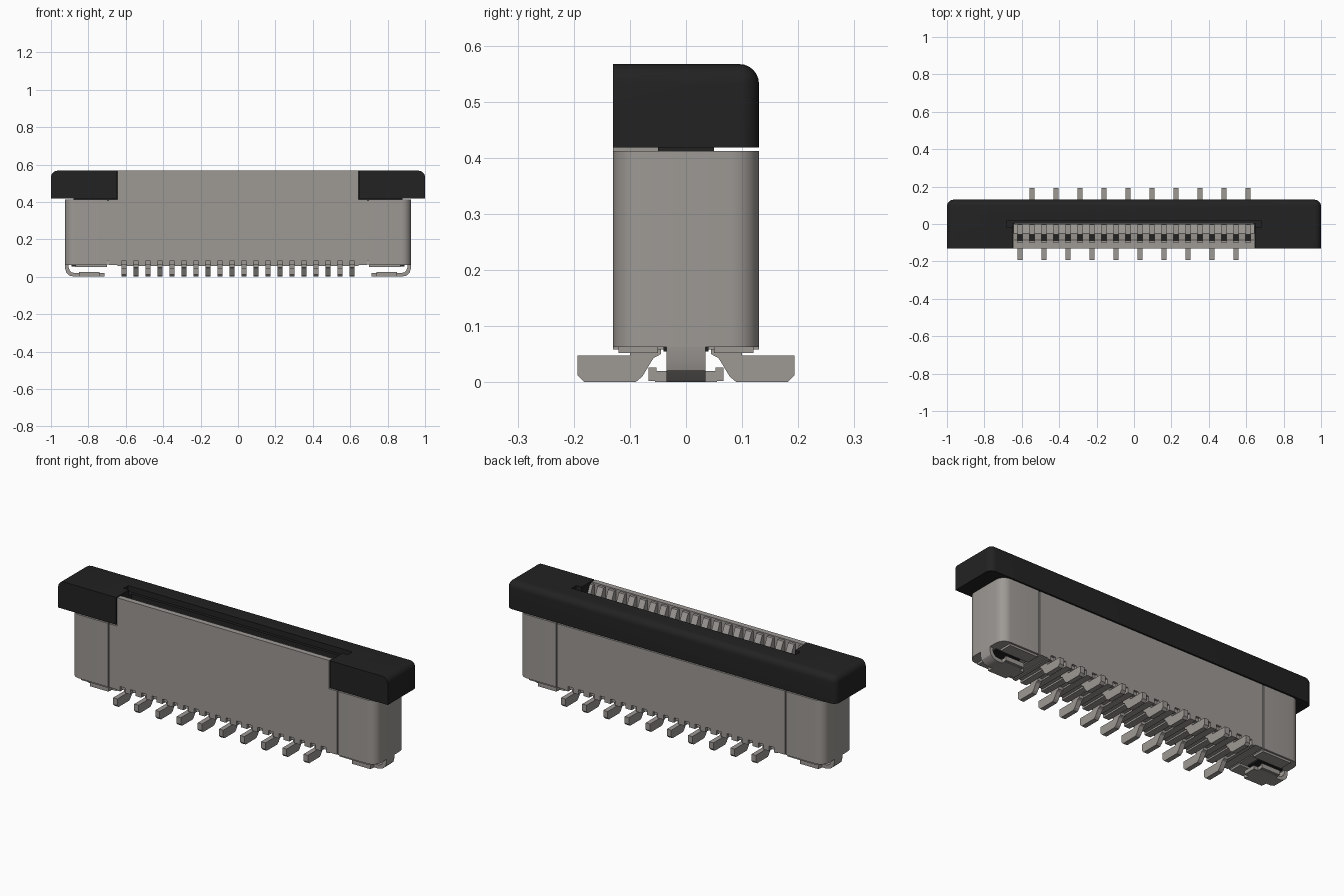
import bpy, bmesh
from mathutils import Vector

cube = bpy.data.objects.get("Cube")
if cube:
    bpy.data.objects.remove(cube, do_unlink=True)


def material(name, color):
    m = bpy.data.materials.new(name)
    m.use_nodes = True
    m.diffuse_color = (*color, 1)
    m.node_tree.nodes["Principled BSDF"].inputs["Base Color"].default_value = (*color, 1)
    return m


GREY = material("warm grey", (0.34, 0.32, 0.30))
BLACK = material("black plastic", (0.016, 0.016, 0.016))


def finish(name, bm, mat, smooth=False):
    bmesh.ops.recalc_face_normals(bm, faces=bm.faces)
    mesh = bpy.data.meshes.new(name)
    bm.to_mesh(mesh)
    bm.free()
    mesh.materials.append(mat)
    ob = bpy.data.objects.new(name, mesh)
    bpy.context.collection.objects.link(ob)
    if smooth:
        bpy.ops.object.select_all(action='DESELECT')
        ob.select_set(True)
        bpy.context.view_layer.objects.active = ob
        bpy.ops.object.shade_smooth_by_angle()
    return ob


def add_box(bm, lo, hi):
    lo, hi = Vector(lo), Vector(hi)
    verts = bmesh.ops.create_cube(bm, size=1)["verts"]
    for v in verts:
        v.co = (lo + hi) / 2 + v.co * (hi - lo)


def box(name, lo, hi, mat, rounded=None, radius=0.03):
    """Box whose edges are rounded where rounded(a, b) holds."""
    bm = bmesh.new()
    add_box(bm, lo, hi)
    if rounded:
        edges = [e for e in bm.edges if rounded(e.verts[0].co, e.verts[1].co)]
        bmesh.ops.bevel(bm, geom=edges, offset=radius, segments=6, profile=0.5, affect='EDGES')
    return finish(name, bm, mat, bool(rounded))


def add_prism(bm, points, lo, hi, axis=0):
    """Extrude an outline along x (points are y, z) or along y (points are x, z)."""
    def place(p, d):
        return (d, *p) if axis == 0 else (p[0], d, p[1])
    a = [bm.verts.new(place(p, lo)) for p in points]
    b = [bm.verts.new(place(p, hi)) for p in points]
    bm.faces.new(a)
    bm.faces.new(b)
    for i in range(len(a)):
        j = (i + 1) % len(a)
        bm.faces.new((a[i], a[j], b[j], b[i]))


def cut(ob, lo, hi):
    cutter = box("cutter", lo, hi, BLACK)
    cutter.hide_render = True
    mod = ob.modifiers.new("cut", 'BOOLEAN')
    mod.operation, mod.solver, mod.object = 'DIFFERENCE', 'EXACT', cutter
    bpy.context.view_layer.objects.active = ob
    bpy.ops.object.modifier_apply(modifier=mod.name)
    bpy.data.objects.remove(cutter, do_unlink=True)


PITCH = 0.0642
COUNT = 20
HALF = PITCH * COUNT / 2
DEPTH = 0.13

# Housing: main block, raised front wall and thin core behind the seams
box("housing_center", (-0.692, -DEPTH, 0.085), (0.692, DEPTH, 0.412), GREY)
box("housing_core", (-0.72, -0.122, 0.085), (0.72, 0.122, 0.408), GREY)
box("front_wall", (-0.643, -DEPTH, 0.41), (0.643, -0.1, 0.567), GREY)
box("slot_floor", (-0.643, -0.1, 0.41), (0.643, 0.0, 0.44), GREY)

# Ribs in the slot and under the housing separate the contacts
bm = bmesh.new()
for i in range(COUNT + 1):
    x = -HALF + i * PITCH
    lo, hi = max(x - 0.018, -0.643), min(x + 0.018, 0.643)
    add_prism(bm, [(-0.1, 0.43), (-0.1, 0.56), (-0.085, 0.56),
                   (-0.05, 0.49), (0.0, 0.48), (0.0, 0.43)], lo, hi)
    add_box(bm, (lo, -DEPTH, 0.058), (hi, DEPTH, 0.086))
finish("slot_ribs", bm, GREY)

# Contacts: alternating front and back feet, with blades in the slot
foot = [(-0.193, 0.048), (-0.193, 0.012), (-0.181, 0.0), (-0.09, 0.0),
        (-0.078, 0.01), (-0.058, 0.043), (-0.045, 0.05), (-0.045, 0.1),
        (-0.1, 0.1), (-0.1, 0.048)]
feet, blades, sockets = bmesh.new(), bmesh.new(), bmesh.new()
for i in range(COUNT):
    x = -HALF + (i + 0.5) * PITCH
    side = -1 if i % 2 else 1
    add_prism(feet, [(y * side, z) for y, z in foot], x - 0.013, x + 0.013)
    add_box(blades, (x - 0.013, -0.118, 0.066), (x + 0.013, 0.118, 0.09))
    add_box(blades, (x - 0.013, -0.055, 0.43), (x + 0.013, -0.002, 0.5))
    add_box(sockets, (x - 0.014, -0.09, 0.436), (x + 0.014, -0.055, 0.443))
finish("contact_feet", feet, GREY)
finish("contact_blades", blades, GREY)
finish("contact_sockets", sockets, BLACK)


# Cover with rounded back and ends, notched for the slot
def cover_edge(a, b):
    top = a.z > 0.5 and b.z > 0.5
    back = a.y > 0 and b.y > 0
    end = a.x * b.x > 0
    return (top and (back or end)) or (back and end)


cover = box("cover", (-1, -DEPTH, 0.418), (1, DEPTH, 0.567), BLACK, cover_edge, 0.035)
cut(cover, (-0.648, -0.3, 0.3), (0.648, 0.004, 0.7))
cut(cover, (-0.68, -0.02, 0.535), (0.68, 0.02, 0.7))

# End parts, one set for each side
for s, label in ((-1, "right"), (1, "left")):
    def span(a, b):
        return min(a * s, b * s), max(a * s, b * s)

    x0, x1 = span(0.698, 0.925)
    box(label + "_end_block", (x0, -DEPTH, 0.063), (x1, DEPTH, 0.412), GREY,
        lambda a, b: abs(a.x) > 0.9 and abs(b.x) > 0.9 and a.y * b.y > 0, 0.05)
    x0, x1 = span(0.643, 0.692)
    box(label + "_inner_foot", (x0, -DEPTH, 0.063), (x1, DEPTH, 0.086), GREY)
    x0, x1 = span(0.64, 0.88)
    box(label + "_cover_neck", (x0, -0.05, 0.405), (x1, 0.05, 0.422), BLACK)
    x0, x1 = span(0.74, 0.89)
    box(label + "_latch_pocket", (x0, -0.04, 0.055), (x1, 0.04, 0.064), BLACK)

    # Bent solder tab with a wider foot plate
    strip = [(0.715, 0.0), (0.875, 0.0), (0.9, 0.006), (0.918, 0.022), (0.925, 0.046),
             (0.925, 0.08), (0.905, 0.08), (0.905, 0.048), (0.899, 0.033),
             (0.888, 0.023), (0.872, 0.02), (0.715, 0.02)]
    bm = bmesh.new()
    add_prism(bm, [(x * s, z) for x, z in strip], -0.035, 0.035, axis=1)
    x0, x1 = span(0.74, 0.85)
    add_box(bm, (x0, -0.055, 0.0), (x1, 0.055, 0.02))
    for y in (-0.06, 0.06):
        add_box(bm, (x0, y - 0.007, 0.002), (x1, y + 0.007, 0.026))
    finish(label + "_solder_tab", bm, GREY, True)

    # Shallow rims around the tab under the end block
    bm = bmesh.new()
    x0, x1 = span(0.7, 0.87)
    for y in (-0.085, 0.085):
        add_box(bm, (x0, y - 0.035, 0.052), (x1, y + 0.035, 0.064))
    finish(label + "_underside_rim", bm, GREY)
